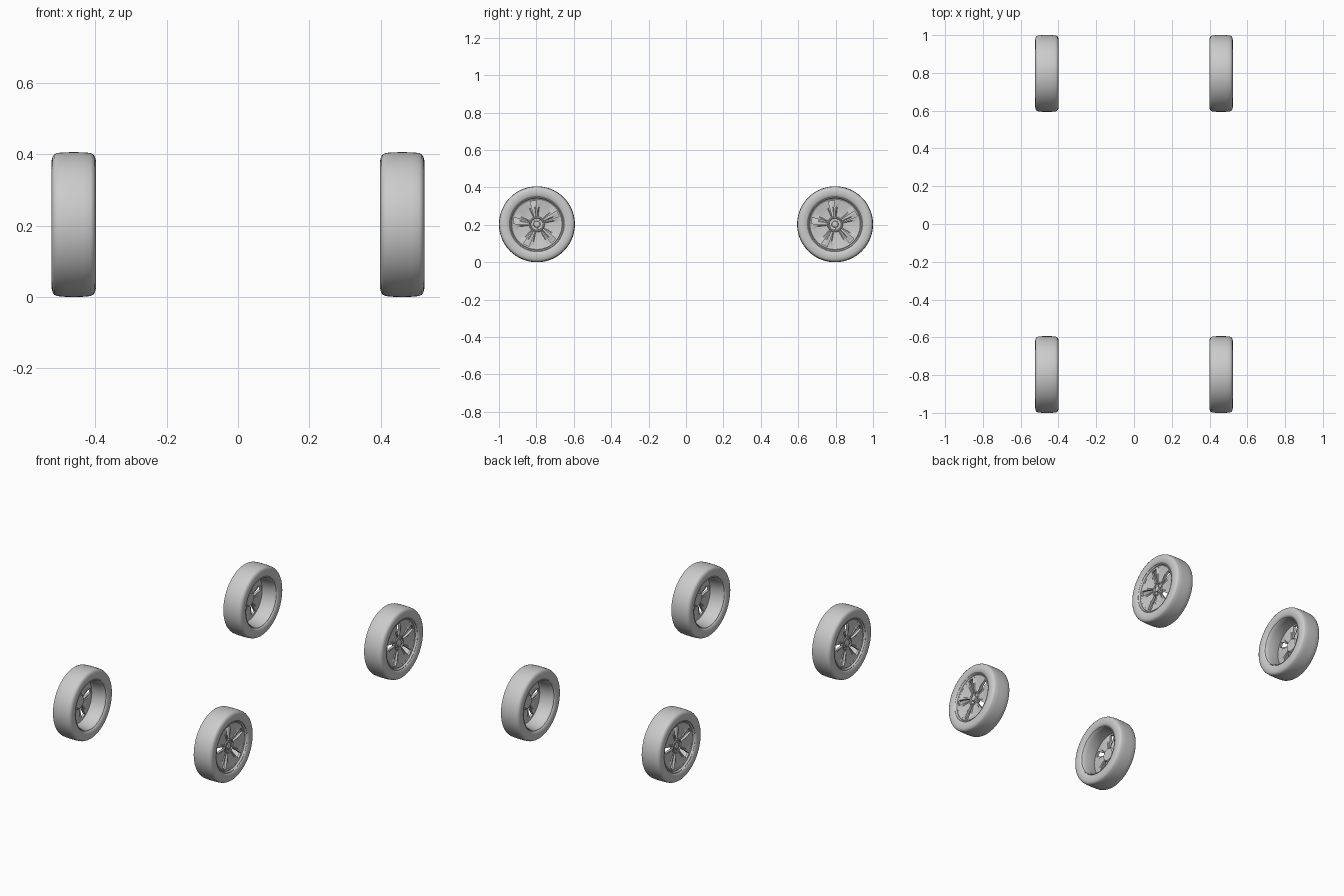
import bpy, bmesh, math
from mathutils import Matrix

if "Cube" in bpy.data.objects:
    bpy.data.objects.remove(bpy.data.objects["Cube"])

CX, CY, CZ = 0.461, 0.797, 0.203   # wheel centre offsets
PHASE = math.radians(27)           # angle of the first window


def finish(bm, name, angle=35):
    bmesh.ops.recalc_face_normals(bm, faces=bm.faces)
    me = bpy.data.meshes.new(name)
    bm.to_mesh(me)
    bm.free()
    ob = bpy.data.objects.new(name, me)
    bpy.context.collection.objects.link(ob)
    bpy.ops.object.select_all(action='DESELECT')
    ob.select_set(True)
    bpy.context.view_layer.objects.active = ob
    bpy.ops.object.shade_smooth_by_angle(angle=math.radians(angle))
    return ob


def lathe(name, profile, seg=80, closed=True):
    """Revolve (x, radius) points about the axle (x axis)."""
    bm = bmesh.new()
    vs = [bm.verts.new((x, r, 0)) for x, r in profile]
    pairs = list(zip(vs, vs[1:])) + ([(vs[-1], vs[0])] if closed else [])
    edges = [bm.edges.new(p) for p in pairs]
    bmesh.ops.spin(bm, geom=vs + edges, cent=(0, 0, 0), axis=(1, 0, 0),
                   angle=2 * math.pi, steps=seg, use_duplicate=False)
    bmesh.ops.remove_doubles(bm, verts=bm.verts, dist=1e-5)
    return finish(bm, name)


parts = []

# Tyre with rounded shoulders and a slightly crowned tread
half = [(0.050, 0.143), (0.056, 0.147), (0.060, 0.155), (0.0622, 0.167),
        (0.0620, 0.180), (0.0595, 0.190), (0.055, 0.197), (0.047, 0.2008),
        (0.025, 0.2028)]
parts.append(lathe("tyre", half + [(0, 0.203)] + [(-x, r) for x, r in half[::-1]], 96))

# Rim barrel, open on the inner side, with rolled lips
parts.append(lathe("rim_barrel", [
    (0.050, 0.147), (0.055, 0.146), (0.056, 0.143), (0.052, 0.139), (0.042, 0.136),
    (0.020, 0.131), (-0.030, 0.133), (-0.048, 0.137), (-0.055, 0.141),
    (-0.056, 0.144), (-0.050, 0.147)]))

# Outer ring joining the blade tips
parts.append(lathe("face_ring", [
    (0.046, 0.138), (0.048, 0.134), (0.046, 0.126), (0.034, 0.126), (0.032, 0.136)]))


# Five broad blades separated by tapering windows with raised borders
def blades():
    bm = bmesh.new()
    rows, cols = 9, [0, 0.10, 0.16, 0.33, 0.5, 0.67, 0.84, 0.90, 1]
    for k in range(5):
        a0, a1 = PHASE + k * math.tau / 5, PHASE + (k + 1) * math.tau / 5
        grid = []
        for i in range(rows):
            t = i / (rows - 1)
            r = 0.030 + 0.100 * t
            hw = 0.006 + 0.011 * t
            s, e = a0 + hw / r, a1 - hw / r
            x = 0.036 + 0.010 * math.sin(t * math.pi / 2)
            row = []
            for c in cols:
                dip = 0 if c < 0.12 or c > 0.88 else 0.005 * math.sin(math.pi * t)
                a = s + (e - s) * c
                row.append(bm.verts.new((x - dip, r * math.cos(a), r * math.sin(a))))
            grid.append(row)
        for p, q in zip(grid, grid[1:]):
            for j in range(len(cols) - 1):
                bm.faces.new((p[j], p[j + 1], q[j + 1], q[j]))
    # Thicken towards the inside
    faces = bm.faces[:]
    ext = bmesh.ops.extrude_face_region(bm, geom=faces, use_keep_orig=True)
    moved = [g for g in ext["geom"] if isinstance(g, bmesh.types.BMVert)]
    bmesh.ops.translate(bm, verts=moved, vec=(-0.014, 0, 0))
    return finish(bm, "wheel_blades", 25)


parts.append(blades())

# Hub with recessed centre and a small cap
parts.append(lathe("hub", [
    (0.016, 0), (0.016, 0.036), (0.022, 0.042), (0.036, 0.042), (0.040, 0.038),
    (0.040, 0.034), (0.035, 0.031), (0.035, 0.018), (0.041, 0.016), (0.043, 0.012),
    (0.043, 0)], 40, closed=False))

# Wheel nuts around the cap
bm = bmesh.new()
for k in range(5):
    a = PHASE + math.pi / 5 + k * math.tau / 5
    m = Matrix.Translation((0.036, 0.025 * math.cos(a), 0.025 * math.sin(a)))
    bmesh.ops.create_cone(bm, cap_ends=True, segments=6, radius1=0.0045, radius2=0.004,
                          depth=0.008, matrix=m @ Matrix.Rotation(math.pi / 2, 4, 'Y'))
parts.append(finish(bm, "wheel_nuts"))

# Place all four wheels; the left pair is turned half a revolution about z
for side, sx, rot in (("right", 1, 0), ("left", -1, math.pi)):
    for end, sy in (("front", -1), ("rear", 1)):
        for src in parts:
            ob = src.copy()
            ob.name = f"{end}_{side}_{src.name}"
            ob.location = (sx * CX, sy * CY, CZ)
            ob.rotation_euler = (0, 0, rot)
            bpy.context.collection.objects.link(ob)
for src in parts:
    bpy.data.objects.remove(src)
